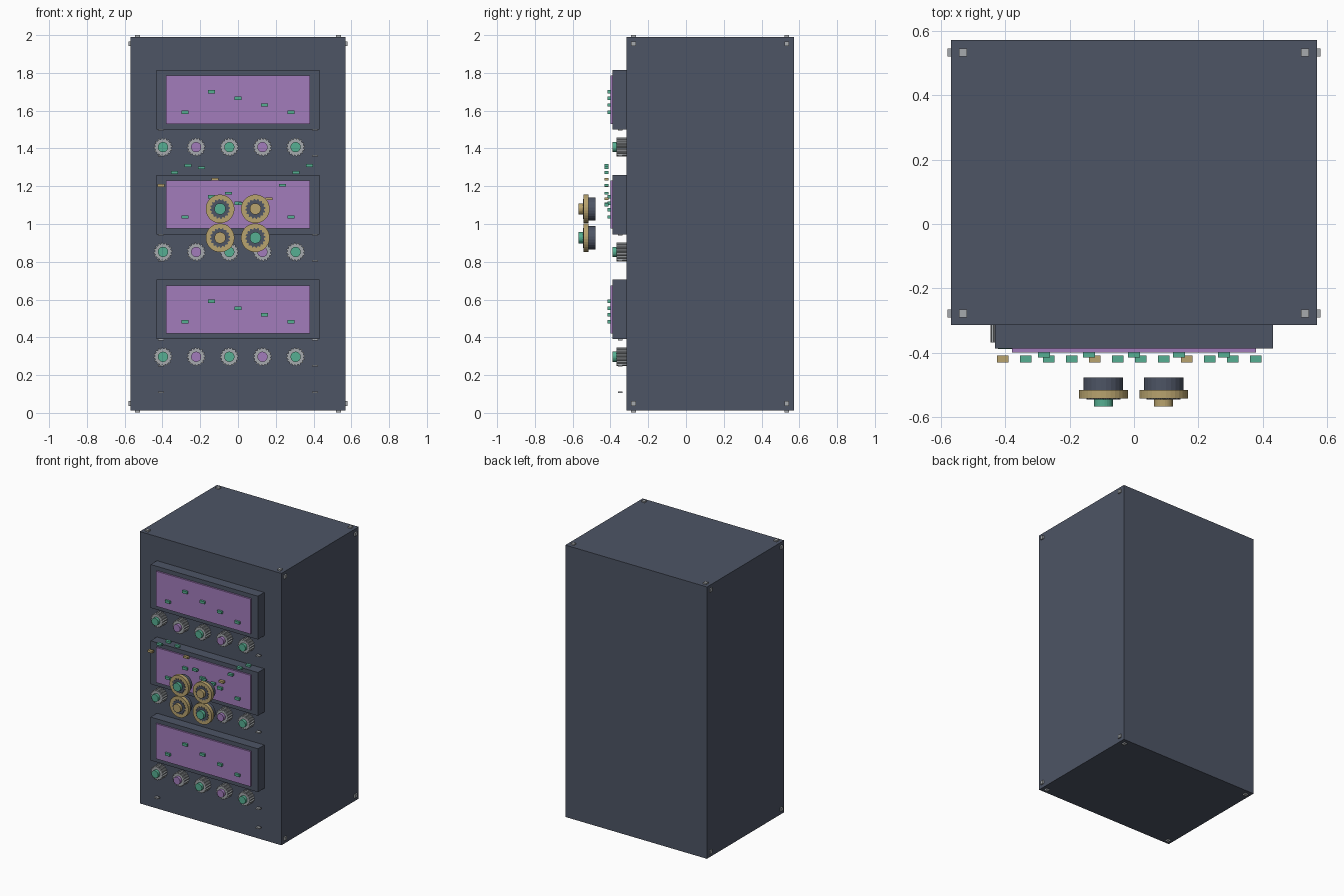
import bpy, bmesh, math

if "Cube" in bpy.data.objects:
    bpy.data.objects.remove(bpy.data.objects["Cube"], do_unlink=True)


def material(name, rgb):
    m = bpy.data.materials.new(name)
    m.use_nodes = True
    m.diffuse_color = (*rgb, 1)
    m.node_tree.nodes["Principled BSDF"].inputs["Base Color"].default_value = (*rgb, 1)
    return m


SLATE = material("slate", (0.075, 0.09, 0.13))
PURPLE = material("purple", (0.36, 0.2, 0.5))
TEAL = material("teal", (0.093, 0.43, 0.287))
GOLD = material("gold", (0.48, 0.366, 0.156))
GREY = material("light grey", (0.38, 0.4, 0.42))


def finish(name, bm, mat):
    bmesh.ops.recalc_face_normals(bm, faces=bm.faces)
    mesh = bpy.data.meshes.new(name)
    bm.to_mesh(mesh)
    bm.free()
    mesh.materials.append(mat)
    obj = bpy.data.objects.new(name, mesh)
    bpy.context.collection.objects.link(obj)
    return obj


def box(name, x, y, z, mat):
    """Box from (min, max) ranges."""
    bm = bmesh.new()
    bmesh.ops.create_cube(bm, size=1)
    for v in bm.verts:
        v.co = [(lo + hi) / 2 + c * (hi - lo) for c, (lo, hi) in zip(v.co, (x, y, z))]
    return finish(name, bm, mat)


def block(name, centre, size, mat):
    return box(name, *[(c - s / 2, c + s / 2) for c, s in zip(centre, size)], mat)


def disc(name, x, z, back, front, radius, mat, root=None, sides=24):
    """Prism facing -y; a root radius turns its rim into square teeth."""
    bm = bmesh.new()
    verts = []
    for i in range(sides):
        r = root if root and i % 4 > 1 else radius
        a = math.tau * (i + 0.5) / sides
        verts.append(bm.verts.new((x + r * math.cos(a), back, z + r * math.sin(a))))
    face = bm.faces.new(verts)
    ext = bmesh.ops.extrude_face_region(bm, geom=[face])["geom"]
    for v in ext:
        if isinstance(v, bmesh.types.BMVert):
            v.co.y = front
    return finish(name, bm, mat)


# Cabinet
FRONT = -0.315
box("cabinet", (-0.57, 0.57), (FRONT, 0.573), (0.012, 1.99), SLATE)

# Corner studs on the top, bottom and both sides
for sx in (-1, 1):
    for y in (-0.278, 0.534):
        for z, cap in ((0.05, 0.012), (1.955, 1.99)):
            block("side_stud", (sx * 0.57, y, z), (0.02, 0.025, 0.025), GREY)
            block("end_stud", (sx * 0.532, y, cap), (0.025, 0.025, 0.02), GREY)

# Two columns of small front tabs
for sx in (-1, 1):
    for i in range(13):
        block("front_tab", (sx * 0.408, -0.347, 0.11 + 0.139 * i), (0.03, 0.024, 0.009), GREY)

# Three identical units: framed screen, markers and a row of knobs
for base in (0.39, 0.945, 1.5):
    box("screen_frame", (-0.432, 0.432), (-0.388, FRONT), (base, base + 0.315), SLATE)
    box("screen", (-0.38, 0.38), (-0.4, -0.385), (base + 0.03, base + 0.285), PURPLE)
    for i, dz in enumerate((0.092, 0.2, 0.165, 0.13, 0.092)):
        block("screen_marker", (-0.28 + 0.14 * i, -0.404, base + dz), (0.038, 0.022, 0.018), TEAL)
    for i in range(5):
        x, z = -0.397 + 0.1755 * i, base - 0.093
        disc("knob", x, z, FRONT, -0.368, 0.05, GREY, root=0.043, sides=64)
        disc("knob_cap", x, z, -0.36, -0.389, 0.027, PURPLE if i % 2 else TEAL)

# Wave of floating markers across the middle unit
for i, z in enumerate((1.203, 1.273, 1.31, 1.298, 1.237, 1.163,
                       1.107, 1.1, 1.134, 1.205, 1.273, 1.31)):
    block("wave_marker", (-0.408 + 0.0715 * i, -0.42, z), (0.036, 0.021, 0.015),
          GOLD if i % 4 == 0 else TEAL)

# Cluster of four dials in front
for col, x in enumerate((-0.095, 0.092)):
    for row, z in enumerate((0.927, 1.08)):
        disc("dial_body", x, z, -0.478, -0.52, 0.062, SLATE)
        disc("dial_rim", x, z, -0.516, -0.543, 0.076, GOLD, sides=32)
        disc("dial_face", x, z, -0.54, -0.546, 0.053, SLATE, root=0.046, sides=64)
        disc("dial_cap", x, z, -0.54, -0.568, 0.03, GOLD if col == row else TEAL)
